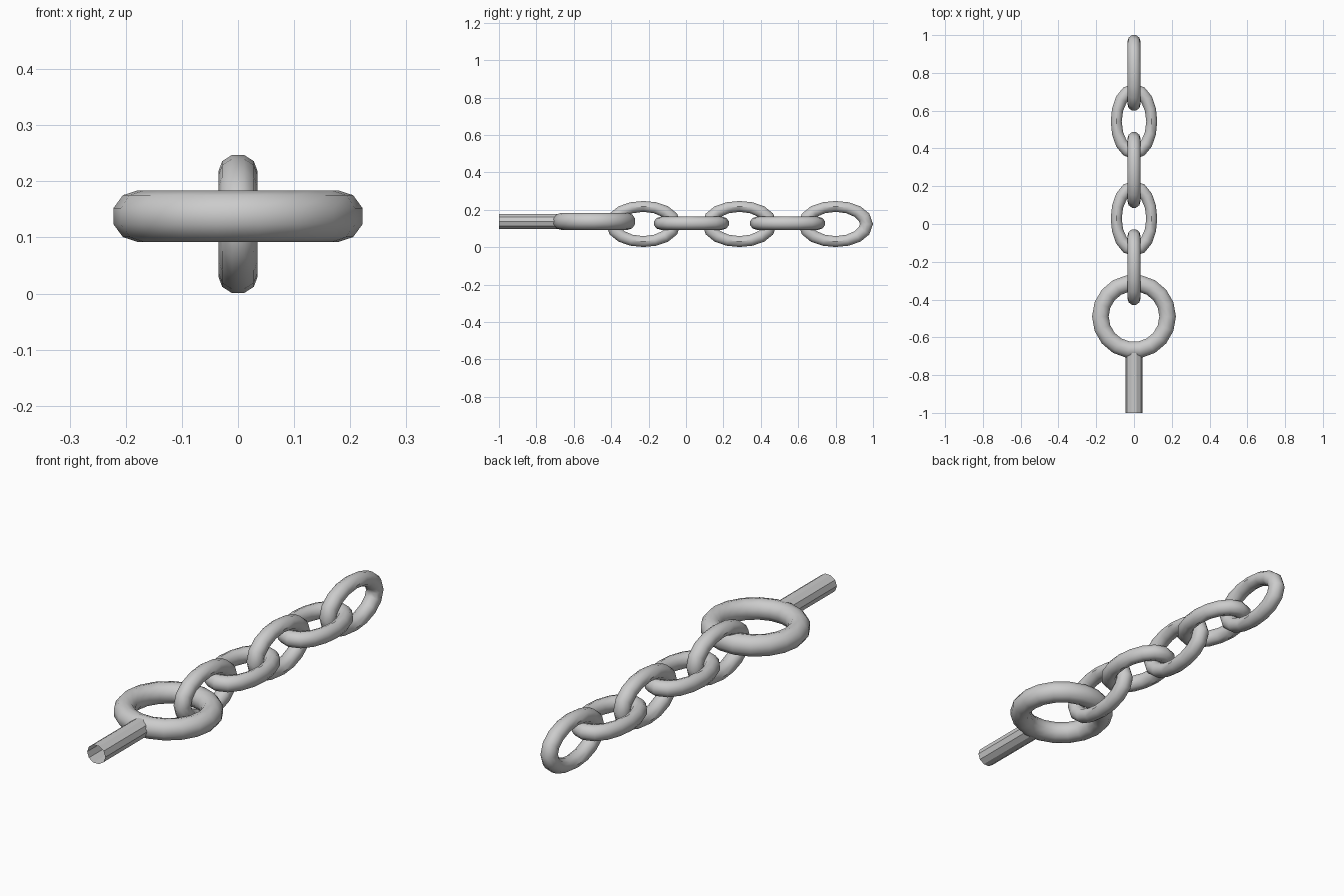
import bpy, bmesh
from math import sin, cos, pi, radians

if "Cube" in bpy.data.objects:
    bpy.data.objects.remove(bpy.data.objects["Cube"])


def finish(bm, name, angle=40):
    bmesh.ops.recalc_face_normals(bm, faces=bm.faces)
    mesh = bpy.data.meshes.new(name)
    bm.to_mesh(mesh)
    bm.free()
    ob = bpy.data.objects.new(name, mesh)
    bpy.context.collection.objects.link(ob)
    bpy.ops.object.select_all(action='DESELECT')
    ob.select_set(True)
    bpy.context.view_layer.objects.active = ob
    bpy.ops.object.shade_smooth_by_angle(angle=radians(angle))
    return ob


def oval_loop(name, loc, half_w, half_l, r_side, r_end, r_out, segs, sides, upright=False):
    """Closed round bar swept along an ellipse in the xy plane, long axis along y."""
    bm = bmesh.new()
    rings = []
    for i in range(segs):
        t = 2 * pi * i / segs
        nx, ny = cos(t) / half_w, sin(t) / half_l
        n = (nx * nx + ny * ny) ** 0.5
        nx, ny = nx / n, ny / n
        r = r_side + (r_end - r_side) * sin(t) ** 2
        ring = []
        for j in range(sides):
            a = 2 * pi * (j + 0.5) / sides
            d = r * cos(a) / cos(pi / sides)
            h = r_out * sin(a) / cos(pi / sides) ** 0.5
            ring.append(bm.verts.new((half_w * cos(t) + nx * d, half_l * sin(t) + ny * d, h)))
        rings.append(ring)
    for i in range(segs):
        a, b = rings[i], rings[(i + 1) % segs]
        for j in range(sides):
            k = (j + 1) % sides
            bm.faces.new((a[j], a[k], b[k], b[j]))
    ob = finish(bm, name)
    ob.location = loc
    if upright:
        ob.rotation_euler.y = pi / 2
    return ob


# Chain links, alternately upright and flat
for i in range(5):
    upright = i % 2 == 0
    y = 0.8 - 0.257 * i
    oval_loop(f"chain_link_{i + 1}", (0, y, 0.124 if upright else 0.128),
              0.094, 0.165, 0.029, 0.035, 0.034, 16, 10, upright)

# Large ring
oval_loop("ring", (0, -0.49, 0.138), 0.178, 0.178, 0.044, 0.044, 0.045, 18, 10)

# Stub rod with an open end
bm = bmesh.new()
N = 10
rows = [[bm.verts.new((0.045 * cos(2 * pi * j / N), y, 0.138 + 0.042 * sin(2 * pi * j / N)))
         for j in range(N)] for y in (-1.0, -0.675)]
for j in range(N):
    k = (j + 1) % N
    bm.faces.new((rows[0][j], rows[0][k], rows[1][k], rows[1][j]))
finish(bm, "rod", 30)
